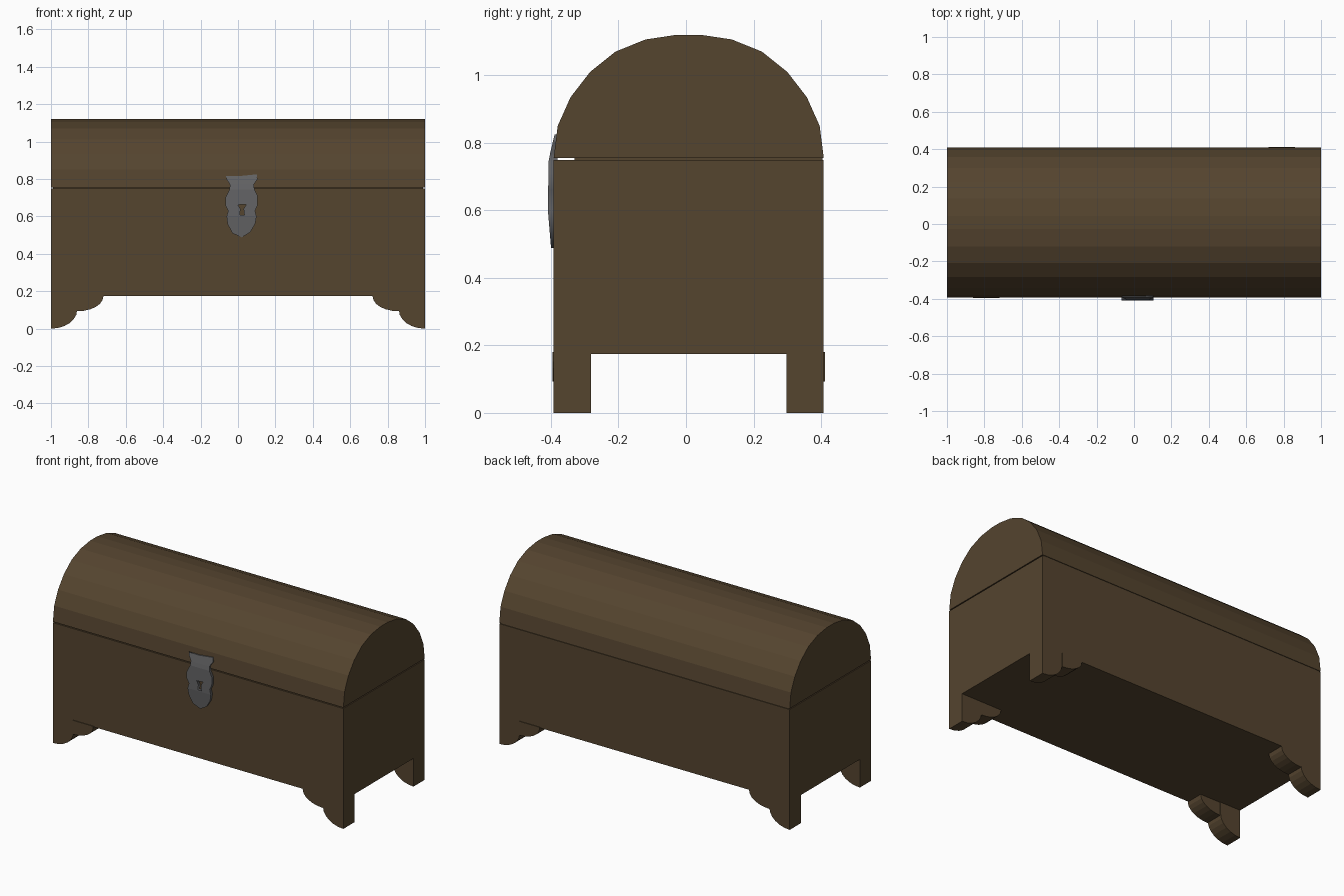
import bpy
import math

if "Cube" in bpy.data.objects:
    bpy.data.objects.remove(bpy.data.objects["Cube"])


def material(name, rgb):
    m = bpy.data.materials.new(name)
    m.diffuse_color = (*rgb, 1)
    m.use_nodes = True
    m.node_tree.nodes["Principled BSDF"].inputs["Base Color"].default_value = m.diffuse_color
    return m


WOOD = material("dark_wood", (0.09, 0.058, 0.028))
IRON = material("grey_iron", (0.125, 0.125, 0.13))


def prism(name, profile, axis, lo, hi, mat=WOOD):
    """Extrude a profile along x (profile = y,z) or along y (profile = x,z)."""
    n = len(profile)
    area = sum(profile[i - 1][0] * profile[i][1] - profile[i][0] * profile[i - 1][1] for i in range(n))
    if (area < 0) == (axis == "x"):
        profile = profile[::-1]

    def place(p, t):
        return (t, p[0], p[1]) if axis == "x" else (p[0], t, p[1])
    verts = [place(p, t) for t in (lo, hi) for p in profile]
    faces = [tuple(range(n))[::-1], tuple(range(n, 2 * n))]
    faces += [(i, (i + 1) % n, n + (i + 1) % n, n + i) for i in range(n)]
    mesh = bpy.data.meshes.new(name)
    mesh.from_pydata(verts, [], faces)
    mesh.materials.append(mat)
    obj = bpy.data.objects.new(name, mesh)
    bpy.context.collection.objects.link(obj)
    return obj


def rect(a, b, c, d):
    return [(a, c), (b, c), (b, d), (a, d)]


FRONT, BACK, MID = -0.392, 0.408, 0.008

# Body and the recessed core showing in the lid seam
prism("chest_body", rect(FRONT, BACK, 0.175, 0.749), "x", -1, 1)
prism("seam_core", rect(-0.33, BACK - 0.004, 0.74, 0.765), "x", -0.99, 0.99)

# Barrel lid: half section mirrored about the middle
half = [(0.4, 0.755), (0.388, 0.85), (0.35, 0.935), (0.292, 1.01),
        (0.217, 1.07), (0.128, 1.106), (0.035, 1.12)]
lid = [(MID + y, z) for y, z in half] + [(MID - y, z) for y, z in reversed(half)]
prism("barrel_lid", lid, "x", -1, 1)


# Bracket feet: a tall outer lobe and a shorter inner lobe at each corner
def lobe(sx, x0, z0, z1):
    arc = [(x0 - 0.14 * math.sin(a), z1 - (z1 - z0) * math.cos(a))
           for a in (math.radians(15 * i) for i in range(7))]
    pts = arc + [(x0 - 0.14, 0.18), (x0, 0.18)]
    return [(sx * x, z) for x, z in pts]


for sx, side in ((-1, "left"), (1, "right")):
    for y0, y1, end in ((FRONT, FRONT + 0.11, "front"), (BACK - 0.11, BACK, "back")):
        prism(f"{end}_{side}_foot_outer", lobe(sx, 1.0, 0.0, 0.1), "y", y0, y1)
        # inner lobes on one diagonal stand slightly proud
        d = 0.004 * ((end == "back") - (end == "front")) if (sx < 0) == (end == "front") else 0
        prism(f"{end}_{side}_foot_inner", lobe(sx, 0.86, 0.093, 0.172), "y", y0 + d, y1 + d)

# Lock plate outline with a keyhole
outline = [(-0.065, 0.816), (0, 0.815), (0.1, 0.825), (0.104, 0.8), (0.084, 0.77),
           (0.088, 0.745), (0.105, 0.71), (0.105, 0.66), (0.091, 0.63), (0.099, 0.6),
           (0.092, 0.56), (0.065, 0.515), (0.02, 0.488), (-0.03, 0.51), (-0.056, 0.56),
           (-0.061, 0.6), (-0.052, 0.63), (-0.068, 0.66), (-0.068, 0.7),
           (-0.045, 0.745), (-0.043, 0.77), (-0.062, 0.8)]
keyhole = [(0, 0.662), (0.044, 0.664), (0.03, 0.64), (0.034, 0.607), (0.01, 0.607), (0.013, 0.64)]
curve = bpy.data.curves.new("lock_plate", "CURVE")
curve.dimensions = "2D"
curve.fill_mode = "BOTH"
curve.extrude = 0.01
for loop in (outline, keyhole):
    spline = curve.splines.new("POLY")
    spline.points.add(len(loop) - 1)
    for p, (x, z) in zip(spline.points, loop):
        p.co = (x, z, 0, 1)
    spline.use_cyclic_u = True
curve.materials.append(IRON)
lock = bpy.data.objects.new("lock_plate", curve)
bpy.context.collection.objects.link(lock)
bpy.context.view_layer.objects.active = lock
lock.select_set(True)
bpy.ops.object.convert(target="MESH")


# Stand the plate up and bend its face to follow the chest and lid
def plate_front(z):
    keys = [(0.48, -0.399), (0.6, -0.409), (0.75, -0.407), (0.83, -0.388)]
    for (z0, y0), (z1, y1) in zip(keys, keys[1:]):
        if z <= z1:
            return y0 + (y1 - y0) * (z - z0) / (z1 - z0)
    return keys[-1][1]


for v in lock.data.vertices:
    x, z, t = v.co
    v.co = (x, plate_front(z) if t > 0 else -0.38, z)
